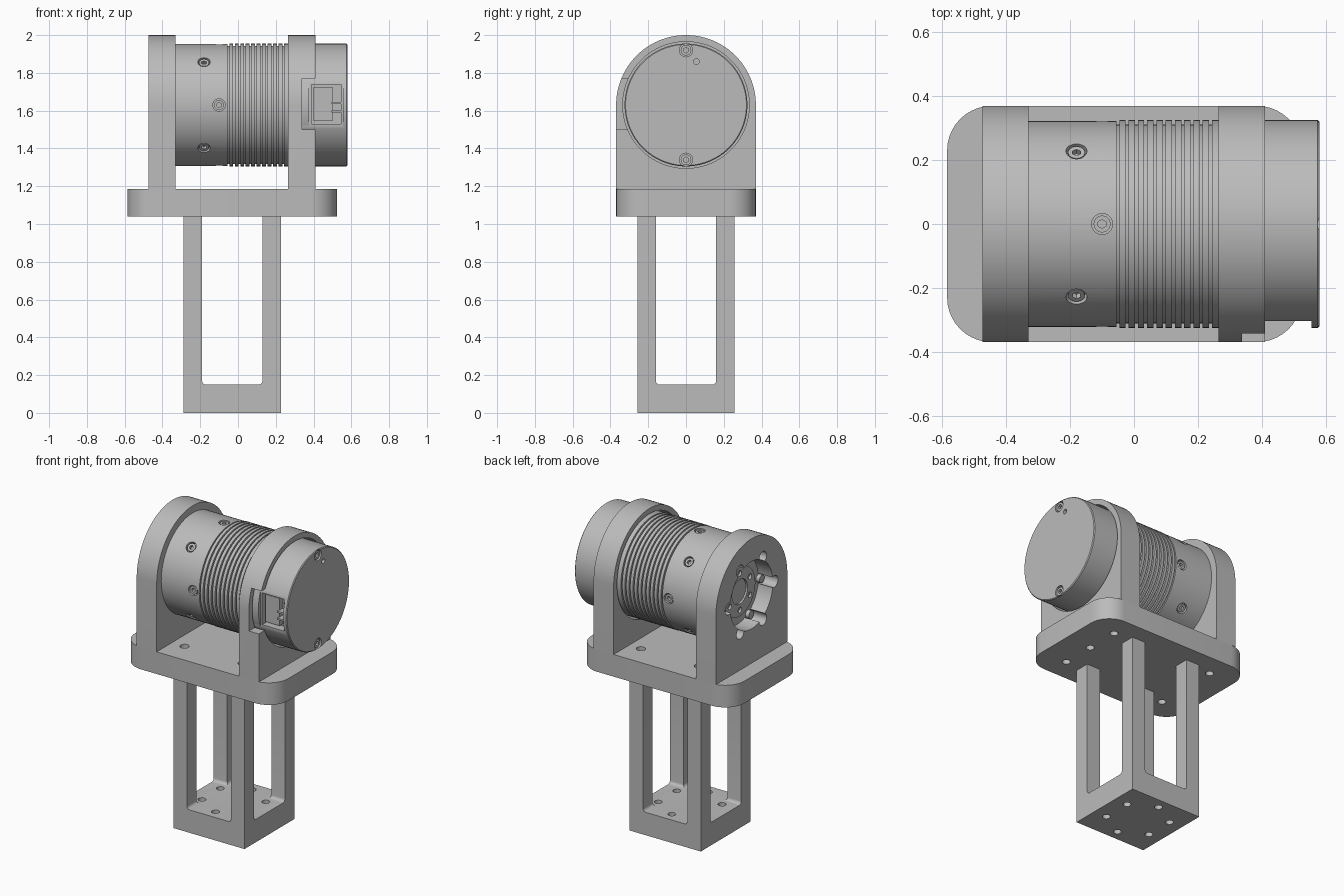
import bpy, bmesh
from math import pi, sin, cos, radians
from mathutils import Vector

if "Cube" in bpy.data.objects:
    bpy.data.objects.remove(bpy.data.objects["Cube"], do_unlink=True)

grey = bpy.data.materials.new("machined grey")
grey.use_nodes = True
grey.diffuse_color = (0.5, 0.5, 0.5, 1)
grey.node_tree.nodes["Principled BSDF"].inputs["Base Color"].default_value = (0.5, 0.5, 0.5, 1)

AXIS_Z = 1.63      # height of the motor axis
HALF = 0.37        # half depth of plate and brackets
BODY_R = 0.325
POST_X = -0.03     # centre of the post


def finish(bm, name):
    bmesh.ops.recalc_face_normals(bm, faces=bm.faces)
    mesh = bpy.data.meshes.new(name)
    bm.to_mesh(mesh)
    bm.free()
    mesh.materials.append(grey)
    ob = bpy.data.objects.new(name, mesh)
    bpy.context.collection.objects.link(ob)
    return ob


def prism(name, pts, push):
    """Flat outline pushed along a vector."""
    bm = bmesh.new()
    face = bm.faces.new([bm.verts.new(p) for p in pts])
    ext = bmesh.ops.extrude_face_region(bm, geom=[face])["geom"]
    bmesh.ops.translate(bm, vec=push, verts=[v for v in ext if isinstance(v, bmesh.types.BMVert)])
    return finish(bm, name)


def box(name, x0, x1, y0, y1, z0, z1):
    return prism(name, [(x0, y0, z0), (x1, y0, z0), (x1, y1, z0), (x0, y1, z0)], (0, 0, z1 - z0))


def rod(name, start, end, r, sides=24):
    a, b = Vector(start), Vector(end)
    bm = bmesh.new()
    bmesh.ops.create_cone(bm, cap_ends=True, segments=sides, radius1=r, radius2=r, depth=(b - a).length)
    turn = (b - a).to_track_quat("Z", "Y").to_matrix().to_4x4()
    turn.translation = (a + b) / 2
    bmesh.ops.transform(bm, matrix=turn, verts=bm.verts)
    return finish(bm, name)


def lathe(name, profile, sides=96):
    """Spin (x, radius) points around the motor axis."""
    bm = bmesh.new()
    verts = [bm.verts.new((x, 0, AXIS_Z + r)) for x, r in profile]
    edges = [bm.edges.new(pair) for pair in zip(verts, verts[1:])]
    bmesh.ops.spin(bm, geom=verts + edges, cent=(0, 0, AXIS_Z), axis=(1, 0, 0),
                   angle=2 * pi, steps=sides, use_duplicate=False)
    bmesh.ops.remove_doubles(bm, verts=bm.verts, dist=1e-5)
    return finish(bm, name)


def cut(target, *cutters):
    bpy.context.view_layer.objects.active = target
    for c in cutters:
        mod = target.modifiers.new("cut", "BOOLEAN")
        mod.operation, mod.solver, mod.object = "DIFFERENCE", "EXACT", c
        bpy.ops.object.modifier_apply(modifier=mod.name)
        bpy.data.objects.remove(c, do_unlink=True)


def rounded(x0, x1, y0, y1, r, steps=10):
    pts = []
    for i, (cx, cy) in enumerate([(x1 - r, y1 - r), (x0 + r, y1 - r), (x0 + r, y0 + r), (x1 - r, y0 + r)]):
        for k in range(steps + 1):
            a = (i + k / steps) * pi / 2
            pts.append((cx + r * cos(a), cy + r * sin(a)))
    return pts


def around(x, r, deg):
    """Point on a circle about the motor axis."""
    return Vector((x, r * cos(radians(deg)), AXIS_Z + r * sin(radians(deg))))


def screw(name, target, face, outward, r=0.033):
    """Counterbore in the target, holding a socket head screw."""
    face, out = Vector(face), Vector(outward).normalized()
    cut(target, rod("cutter", face - out * 0.03, face + out * 0.03, r))
    head = rod(name, face - out * 0.035, face - out * 0.006, r * 0.8)
    cut(head, rod("cutter", face - out * 0.025, face + out * 0.02, r * 0.42, 6))


# Post: one block with a window cut through each way, leaving four legs
post = box("post", POST_X - 0.258, POST_X + 0.258, -0.258, 0.258, 0, 1.05)
window = rounded(-0.16, 0.16, 0.15, 1.3, 0.02, 5)
cut(post,
    prism("cutter", [(POST_X + u, -0.5, v) for u, v in window], (0, 1, 0)),
    prism("cutter", [(POST_X - 0.5, u, v) for u, v in window], (1, 0, 0)))
for k in range(6):
    a = radians(30 + 60 * k)
    x, y = POST_X + 0.19 * cos(a), 0.19 * sin(a)
    cut(post, rod("cutter", (x, y, -0.1), (x, y, 0.3), 0.024))

# Mounting plate with bracket holes below and leg holes above
plate = prism("mounting_plate",
              [(x, y, 1.04) for x, y in rounded(-0.585, 0.525, -HALF, HALF, 0.14)], (0, 0, 0.145))
for x in (-0.40, 0.34):
    for y in (-0.22, 0, 0.22):
        cut(plate, rod("cutter", (x, y, 0.9), (x, y, 1.14), 0.025))
for x in (-0.24, 0.18):
    for y in (-0.21, 0.21):
        cut(plate, rod("cutter", (x, y, 1.1), (x, y, 1.3), 0.028))


# Arched brackets
def bracket(name, x0, x1):
    arc = [tuple(around(x0, HALF, 180 * k / 48)) for k in range(49)]
    return prism(name, arc + [(x0, -HALF, 1.185), (x0, HALF, 1.185)], (x1 - x0, 0, 0))


left = bracket("output_bracket", -0.475, -0.33)
cut(left, rod("cutter", (-0.6, 0, AXIS_Z), (-0.2, 0, AXIS_Z), 0.22, 64))
for k in range(6):
    cut(left, rod("cutter", around(-0.6, 0.235, 60 * k), around(-0.2, 0.235, 60 * k), 0.038))

right = bracket("cap_bracket", 0.265, 0.41)
cut(right,
    rod("cutter", (0.1, 0, AXIS_Z), (0.6, 0, AXIS_Z), 0.335, 96),
    box("cutter", 0.338, 0.5, -0.5, -0.2, 1.5, 1.77))

# Motor body with a finned half
profile = [(-0.37, 0), (-0.37, BODY_R - 0.002), (-0.055, BODY_R - 0.002)]
fins, pitch = 11, 0.029
for k in range(fins):
    x = -0.055 + k * pitch
    profile += [(x, 0.312), (x + 0.009, 0.312), (x + 0.009, BODY_R), (x + pitch, BODY_R)]
profile += [(0.27, BODY_R), (0.27, 0)]
body = lathe("motor_body", profile)
for k in range(4):
    for x, deg in ((-0.18, 45 + 90 * k), (-0.10, 90 * k)):
        p = around(x, BODY_R - 0.002, deg)
        screw("body_screw", body, p, p - Vector((x, 0, AXIS_Z)))

# Output hub and its bolts inside the left bracket
hub = lathe("output_hub", [(-0.36, 0.16), (-0.39, 0.16), (-0.39, 0.08), (-0.378, 0.08), (-0.378, 0), (-0.36, 0), (-0.36, 0.16)], 64)
for k in range(6):
    cut(hub, rod("cutter", around(-0.5, 0.12, 30 + 60 * k), around(-0.375, 0.12, 30 + 60 * k), 0.018))
    p = around(-0.37, 0.222, 60 * k)
    rod("output_bolt", p, p - Vector((0.025, 0, 0)), 0.026)

# End cap with a socket opening at the front
cap = lathe("end_cap", [(0.26, 0), (0.26, BODY_R), (0.575, BODY_R), (0.58, BODY_R - 0.005), (0.58, 0)])
cut(cap,
    box("cutter", 0.375, 0.555, -0.5, -0.304, 1.515, 1.75),
    box("cutter", 0.388, 0.545, -0.5, -0.25, 1.53, 1.738),
    rod("cutter", (0.55, 0.055, 1.86), (0.6, 0.055, 1.86), 0.015))
for side in (-1, 1):
    screw("cap_screw", cap, (0.58, 0, AXIS_Z + side * 0.29), (1, 0, 0), 0.035)

# Connector insert and latch ribs
box("connector_insert", 0.40, 0.50, -0.285, -0.24, 1.545, 1.725)
for z in (1.59, 1.635):
    box("connector_rib", 0.495, 0.548, -0.302, -0.24, z, z + 0.012)

# Smooth the round parts, keep the edges sharp
bpy.ops.object.select_all(action="DESELECT")
for ob in bpy.context.collection.objects:
    if ob.type == "MESH" and grey.name in ob.data.materials:
        ob.select_set(True)
        bpy.context.view_layer.objects.active = ob
bpy.ops.object.shade_smooth_by_angle(angle=radians(30))
